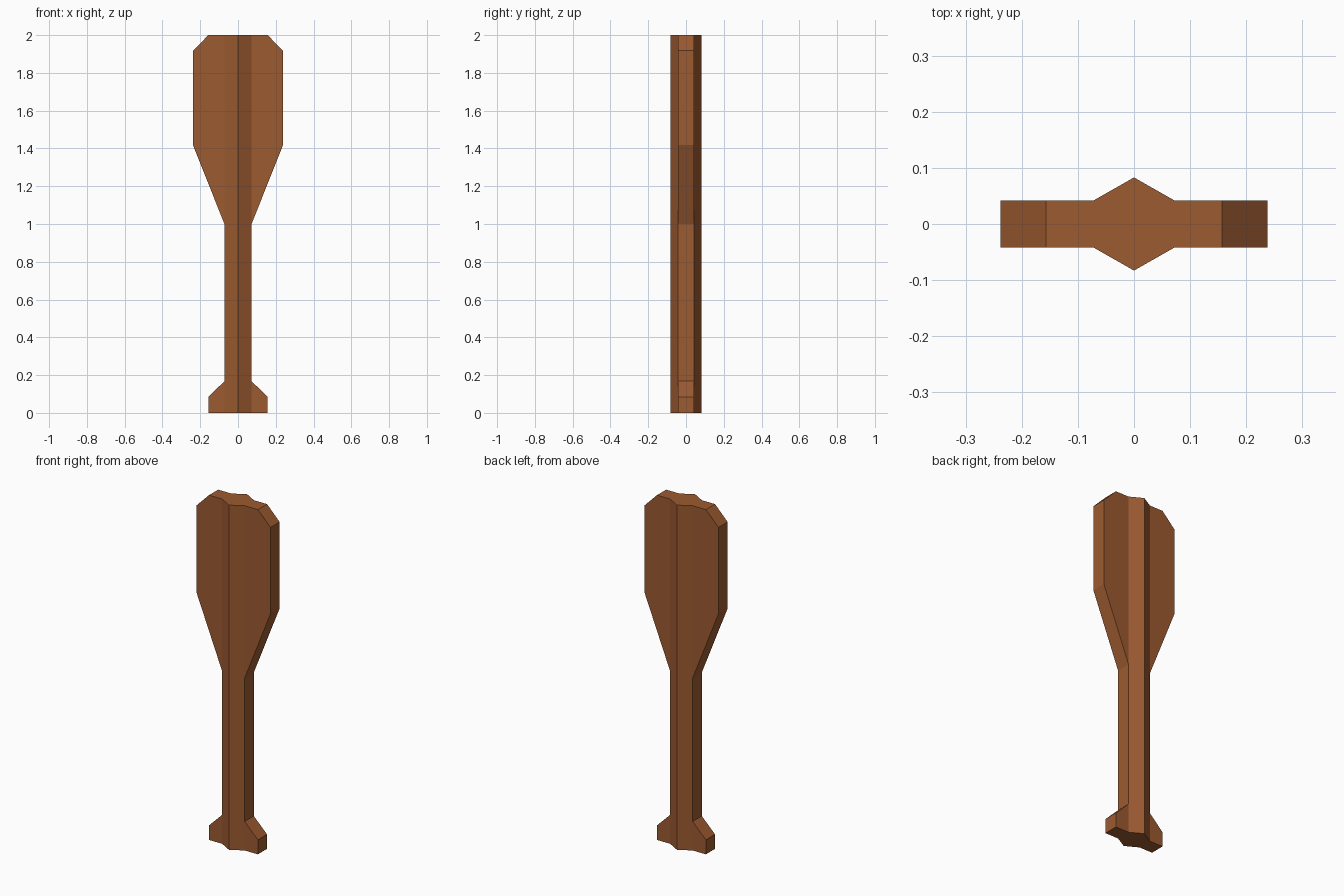
import bpy, bmesh

if "Cube" in bpy.data.objects:
    bpy.data.objects.remove(bpy.data.objects["Cube"])

# Colour
wood = bpy.data.materials.new("brown wood")
wood.diffuse_color = (0.33, 0.103, 0.03, 1)
wood.use_nodes = True
wood.node_tree.nodes["Principled BSDF"].inputs["Base Color"].default_value = wood.diffuse_color

CORE, FLAT, RIDGE = 0.072, 0.042, 0.083   # shaft half width, plate half depth, ridge half depth

# Silhouette: (height, half width) - grip, shaft, blade
LEVELS = [(0, 0.157), (0.084, 0.157), (0.168, CORE), (1.0, CORE),
          (1.417, 0.238), (1.918, 0.238), (2.0, 0.157)]


def section(bm, z, w):
    """Plate cross-section with a pointed ridge on the front and back."""
    half = [(w, -FLAT), (w, FLAT), (CORE, FLAT), (0, RIDGE), (-CORE, FLAT)]
    pts = half + [(-x, -y) for x, y in half]
    return [bm.verts.new((x, y, z)) for x, y in pts]


# Paddle: loft through the sections, then cap both ends
bm = bmesh.new()
rings = [section(bm, z, w) for z, w in LEVELS]
for a, b in zip(rings, rings[1:]):
    n = len(a)
    for i in range(n):
        j = (i + 1) % n
        bm.faces.new((a[i], a[j], b[j], b[i]))
bm.faces.new(rings[0][::-1])
bm.faces.new(rings[-1])

# Wings collapse into the shaft where the widths match
bmesh.ops.remove_doubles(bm, verts=bm.verts, dist=0.0005)
bmesh.ops.recalc_face_normals(bm, faces=bm.faces)

mesh = bpy.data.meshes.new("paddle")
bm.to_mesh(mesh)
bm.free()
mesh.materials.append(wood)
bpy.context.collection.objects.link(bpy.data.objects.new("paddle", mesh))
